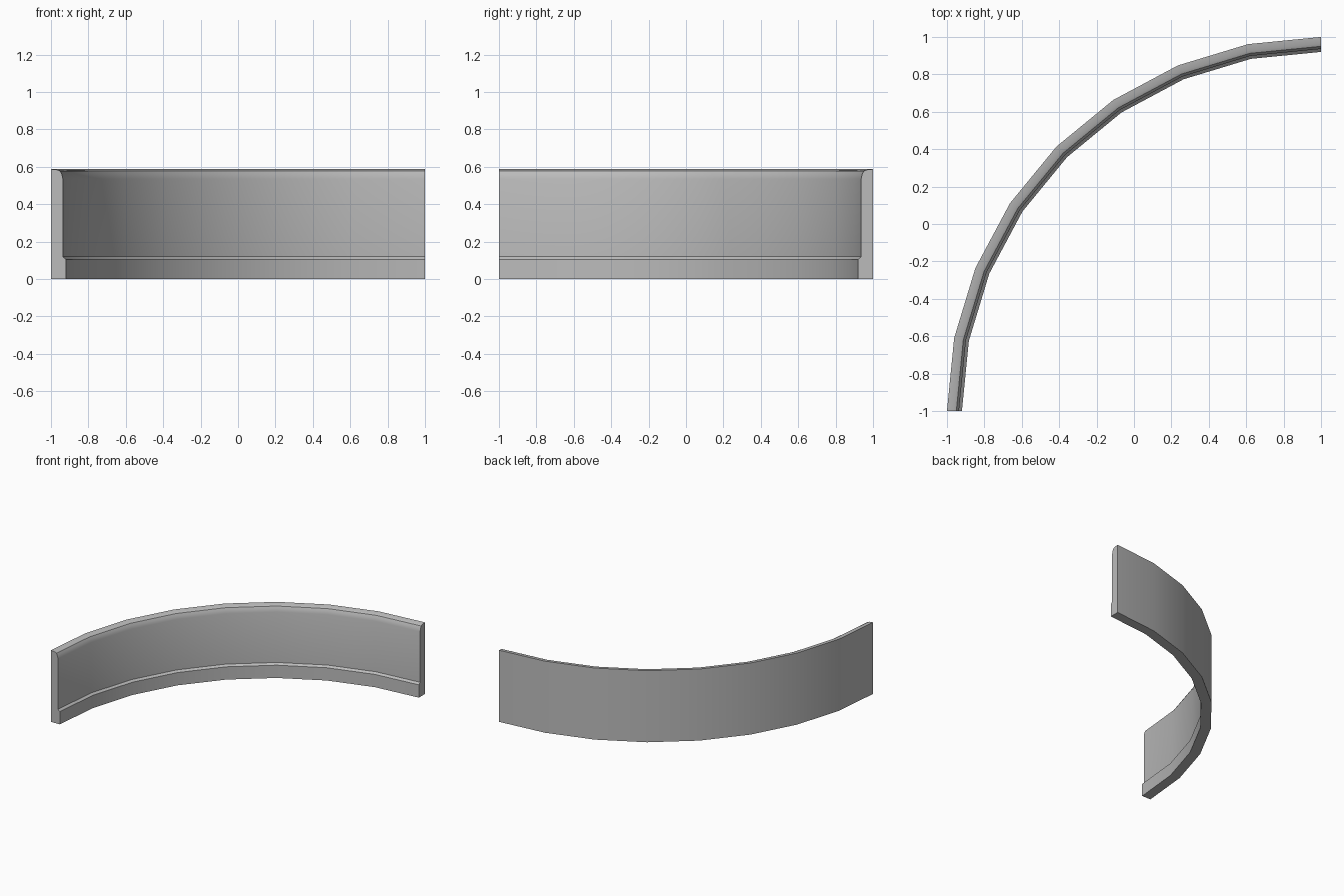
import bpy, bmesh
from math import radians, sin, cos

cube = bpy.data.objects.get("Cube")
if cube:
    bpy.data.objects.remove(cube, do_unlink=True)

# Single grey material
grey = bpy.data.materials.new("plain_grey")
grey.use_nodes = True
color = (0.5, 0.5, 0.5, 1)
grey.diffuse_color = color
grey.node_tree.nodes["Principled BSDF"].inputs["Base Color"].default_value = color

# Cross-section of the curved wall: (radius, height)
profile = [(2.0, 0), (2.0, 0.588), (1.965, 0.584), (1.95, 0.577), (1.942, 0.56),
           (1.936, 0.535), (1.936, 0.12), (1.92, 0.105), (1.92, 0)]
SEGMENTS = 8
CENTRE = (1, -1)

# Sweep the section through a quarter circle
bm = bmesh.new()
rings = []
for i in range(SEGMENTS + 1):
    a = radians(90 + 90 * i / SEGMENTS)
    rings.append([bm.verts.new((CENTRE[0] + r * cos(a), CENTRE[1] + r * sin(a), z))
                  for r, z in profile])
n = len(profile)
for a, b in zip(rings, rings[1:]):
    for j in range(n):
        k = (j + 1) % n
        bm.faces.new((a[j], a[k], b[k], b[j]))

# Flat end caps
bm.faces.new(rings[0])
bm.faces.new(rings[-1])
bmesh.ops.recalc_face_normals(bm, faces=bm.faces)

mesh = bpy.data.meshes.new("curved_wall")
bm.to_mesh(mesh)
bm.free()
mesh.materials.append(grey)
wall = bpy.data.objects.new("curved_wall", mesh)
bpy.context.collection.objects.link(wall)

# Smooth along the curve, crisp at the step and ends
bpy.ops.object.select_all(action="DESELECT")
wall.select_set(True)
bpy.context.view_layer.objects.active = wall
bpy.ops.object.shade_smooth_by_angle(angle=radians(35))
